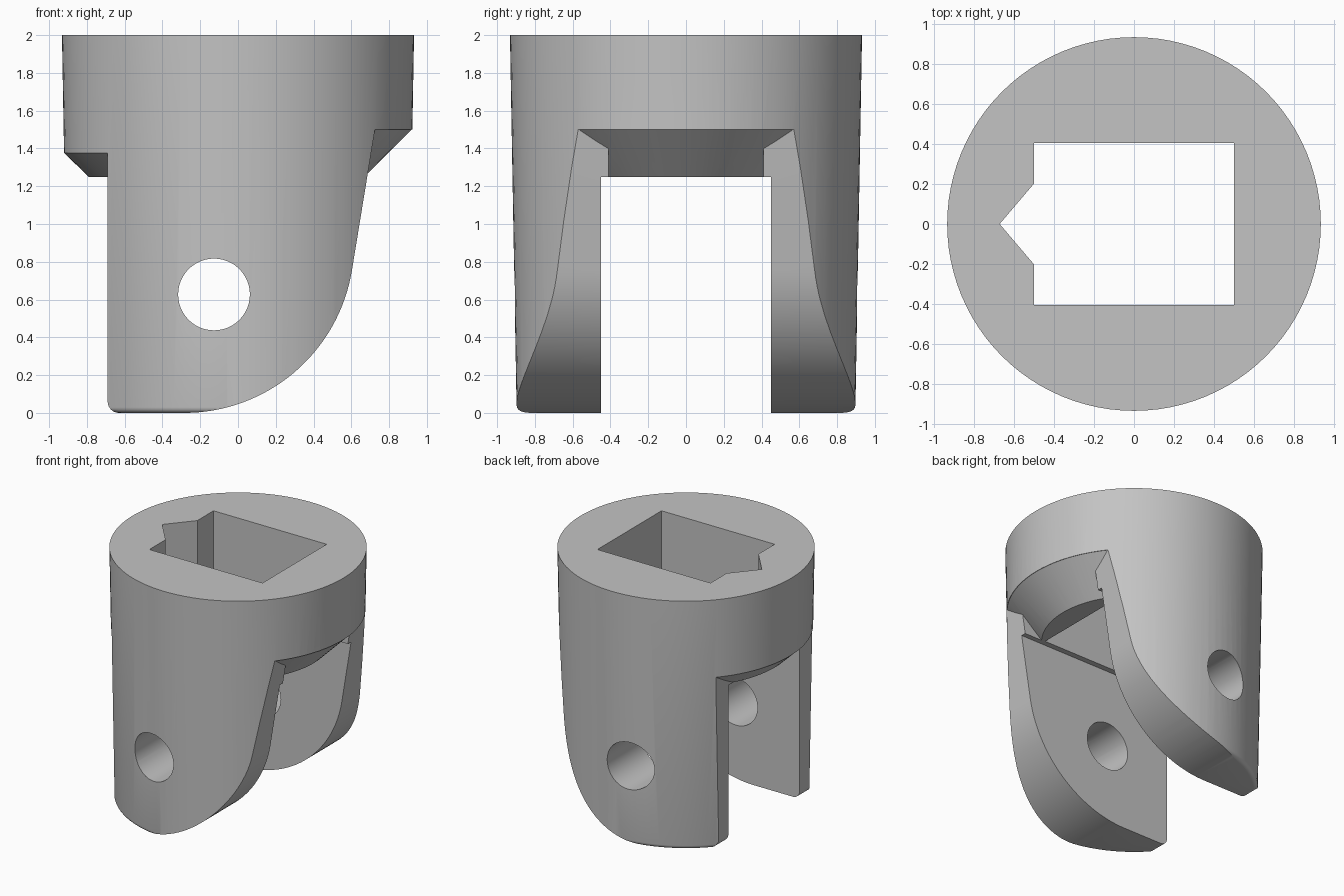
import bpy, bmesh, math

if "Cube" in bpy.data.objects:
    bpy.data.objects.remove(bpy.data.objects["Cube"])


def finish(name, bm):
    bmesh.ops.recalc_face_normals(bm, faces=bm.faces)
    me = bpy.data.meshes.new(name)
    bm.to_mesh(me)
    bm.free()
    ob = bpy.data.objects.new(name, me)
    bpy.context.collection.objects.link(ob)
    return ob


def revolve(name, profile, n=96):
    """Closed solid of revolution from (radius, z) pairs, bottom to top."""
    bm = bmesh.new()
    rings = [[bm.verts.new((r * math.cos(2 * math.pi * i / n),
                            r * math.sin(2 * math.pi * i / n), z)) for i in range(n)]
             for r, z in profile]
    for a, b in zip(rings, rings[1:]):
        for i in range(n):
            j = (i + 1) % n
            bm.faces.new((a[i], a[j], b[j], b[i]))
    bm.faces.new(rings[0])
    bm.faces.new(rings[-1])
    return finish(name, bm)


def prism(name, pts, lo, hi, axis):
    """Extrude a 2D outline along y (points are x, z) or z (points are x, y)."""
    place = (lambda p, t: (p[0], t, p[1])) if axis == 'y' else (lambda p, t: (p[0], p[1], t))
    bm = bmesh.new()
    a = [bm.verts.new(place(p, lo)) for p in pts]
    b = [bm.verts.new(place(p, hi)) for p in pts]
    for i in range(len(pts)):
        j = (i + 1) % len(pts)
        bm.faces.new((a[i], a[j], b[j], b[i]))
    bm.faces.new(a)
    bm.faces.new(b)
    return finish(name, bm)


def rect(x0, x1, y0, y1):
    return [(x0, y0), (x1, y0), (x1, y1), (x0, y1)]


def arc(cx, cz, r, a0, a1, n):
    return [(cx + r * math.cos(math.radians(a0 + (a1 - a0) * i / n)),
             cz + r * math.sin(math.radians(a0 + (a1 - a0) * i / n))) for i in range(n + 1)]


def cut(target, *tools):
    """Subtract the tools from the target and delete them."""
    bpy.context.view_layer.objects.active = target
    for tool in tools:
        mod = target.modifiers.new("cut", 'BOOLEAN')
        mod.operation = 'DIFFERENCE'
        mod.solver = 'EXACT'
        mod.object = tool
        bpy.ops.object.modifier_apply(modifier=mod.name)
        bpy.data.objects.remove(tool)


# Tapered round body with a softly rounded bottom rim
body = revolve("clevis_body", arc(0.867, 0.03, 0.03, -90, 0, 4) + [(0.932, 2.0)])

# Flat back of the prongs, leaving a chamfer under the collar
back = prism("back_cutter", [(-2, 1.375), (-0.69, 1.375)]
             + arc(-0.63, 0.06, 0.06, 180, 270, 8) + [(-0.63, -0.5), (-2, -0.5)], -2, 2, 'y')
cut(back, revolve("back_chamfer", [(0.738, 1.2), (0.946, 1.4)]))

# Sloped and curved front of the prongs, leaving a cone under the collar
front = prism("front_cutter", [(1.5, 1.5), (0.725, 1.5)]
              + arc(-0.285, 0.9, 0.9, -9.46, -90, 32) + [(-0.285, -0.5), (1.5, -0.5)], -2, 2, 'y')
middle = prism("middle_cutter", rect(0.3, 1.4, -0.41, 0.41), 1.22, 1.5, 'z')
for tool in (front, middle):
    cut(tool, revolve("cone_under_collar", [(0.62, 1.2), (1.02, 1.6)]))

# Slot between prongs, keyed socket through the collar, and pin hole
slot = prism("slot_cutter", rect(-2, 2, -0.45, 0.45), -0.5, 1.25, 'z')
socket = prism("socket_cutter", [(-0.5, 0.405), (-0.5, 0.2), (-0.67, 0), (-0.5, -0.2),
                                 (-0.5, -0.405), (0.5, -0.405), (0.5, 0.405)], 1.0, 2.3, 'z')
pin = prism("pin_cutter", arc(-0.127, 0.627, 0.19, 0, 360, 48)[:-1], -2, 2, 'y')
cut(body, back, front, slot, middle, socket, pin)

# Plain grey finish
grey = bpy.data.materials.new("plain_grey")
grey.diffuse_color = (0.55, 0.55, 0.55, 1)
grey.use_nodes = True
grey.node_tree.nodes["Principled BSDF"].inputs["Base Color"].default_value = grey.diffuse_color
body.data.materials.clear()
body.data.materials.append(grey)
for p in body.data.polygons:
    p.material_index = 0
bpy.ops.object.select_all(action='DESELECT')
body.select_set(True)
bpy.context.view_layer.objects.active = body
bpy.ops.object.shade_smooth_by_angle(angle=math.radians(25))
